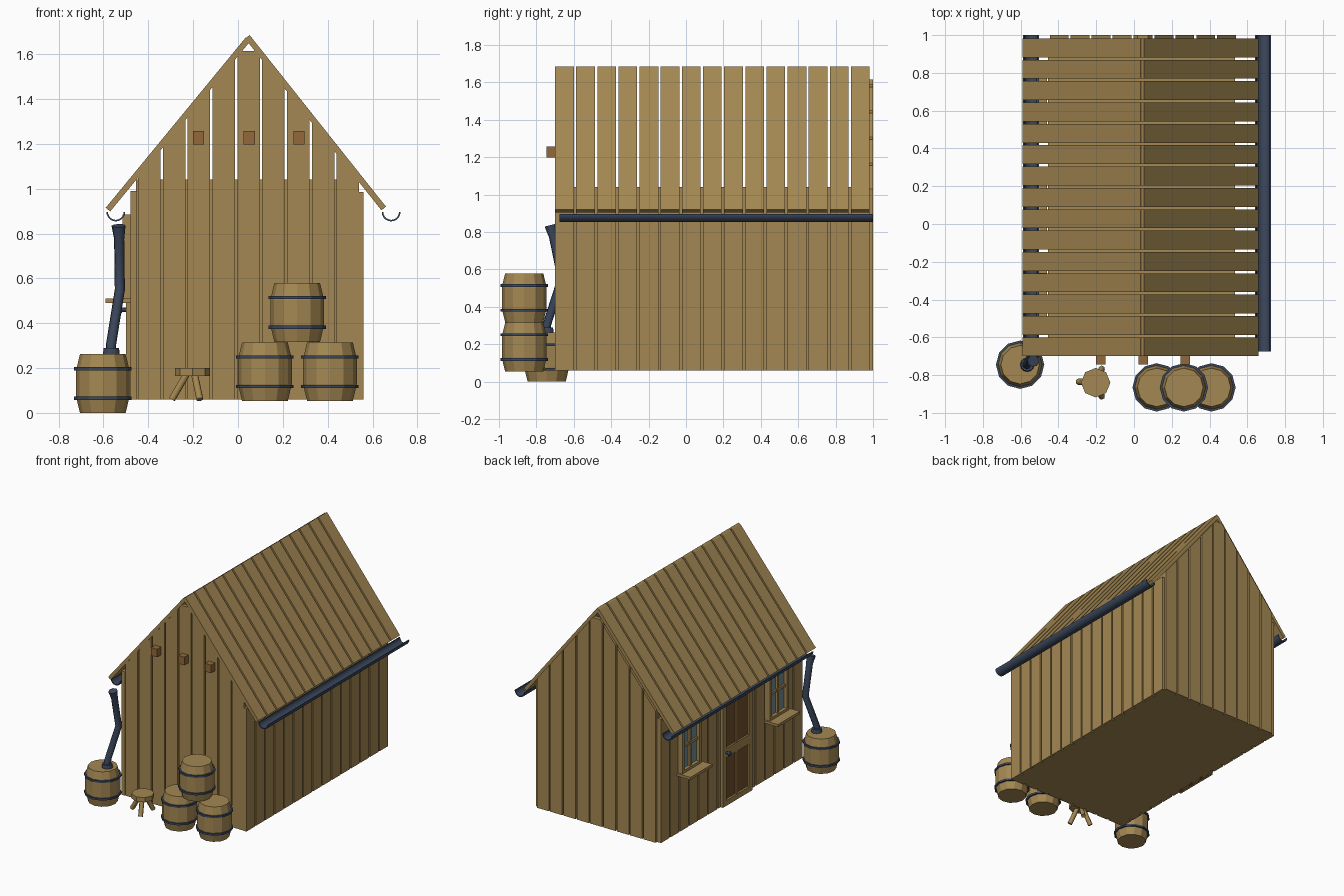
import bpy, bmesh, math
from mathutils import Vector

if "Cube" in bpy.data.objects:
    bpy.data.objects.remove(bpy.data.objects["Cube"])


def mat(name, rgb):
    m = bpy.data.materials.new(name)
    m.diffuse_color = (*rgb, 1)
    m.use_nodes = True
    m.node_tree.nodes["Principled BSDF"].inputs["Base Color"].default_value = m.diffuse_color
    return m


WOOD = mat("wood", (0.37, 0.245, 0.085))
DOOR = mat("door_wood", (0.17, 0.08, 0.025))
BEAM = mat("beam_wood", (0.29, 0.14, 0.045))
IRON = mat("iron", (0.045, 0.065, 0.11))
GLASS = mat("glass", (0.16, 0.27, 0.30))


def finish(bm, name, m):
    bmesh.ops.recalc_face_normals(bm, faces=bm.faces)
    me = bpy.data.meshes.new(name)
    bm.to_mesh(me)
    bm.free()
    me.materials.append(m)
    ob = bpy.data.objects.new(name, me)
    bpy.context.collection.objects.link(ob)
    return ob


def prism(bm, pts, y0, y1):
    """Extrude an x/z outline from y0 to y1."""
    a = [bm.verts.new((x, y0, z)) for x, z in pts]
    b = [bm.verts.new((x, y1, z)) for x, z in pts]
    bm.faces.new(a)
    bm.faces.new(b[::-1])
    for i in range(len(pts)):
        j = (i + 1) % len(pts)
        bm.faces.new((a[i], a[j], b[j], b[i]))


def add_box(bm, x, y, z):
    prism(bm, [(x[0], z[0]), (x[1], z[0]), (x[1], z[1]), (x[0], z[1])], y[0], y[1])


def boxes(name, m, *items):
    bm = bmesh.new()
    for it in items:
        add_box(bm, *it)
    return finish(bm, name, m)


def lathe(bm, prof, c, n=12, closed=False):
    """Spin an r/z profile about a vertical axis through c."""
    rings = [[bm.verts.new((c[0] + r * math.cos(math.tau * k / n),
                            c[1] + r * math.sin(math.tau * k / n), c[2] + z))
              for k in range(n)] for r, z in prof]
    pairs = list(zip(rings, rings[1:]))
    if closed:
        pairs.append((rings[-1], rings[0]))
    else:
        bm.faces.new(rings[0])
        bm.faces.new(rings[-1])
    for a, b in pairs:
        for k in range(n):
            j = (k + 1) % n
            bm.faces.new((a[k], a[j], b[j], b[k]))


def pipe(name, m, pts, res=2):
    """Tube through (x, y, z, radius) points."""
    cu = bpy.data.curves.new(name, 'CURVE')
    cu.dimensions = '3D'
    cu.bevel_depth = 1
    cu.bevel_resolution = res
    cu.use_fill_caps = True
    sp = cu.splines.new('POLY')
    sp.points.add(len(pts) - 1)
    for p, q in zip(sp.points, pts):
        p.co = (*q[:3], 1)
        p.radius = q[3]
    cu.materials.append(m)
    ob = bpy.data.objects.new(name, cu)
    bpy.context.collection.objects.link(ob)


PITCH, FLOOR = 0.113, 0.06
ROWS = [(-0.70 + i * PITCH, -0.60 + i * PITCH) for i in range(15)]

# Inner shell behind the boards
boxes("inner_shell", WOOD, ((-0.455, 0.535), (-0.68, 0.98), (FLOOR, 1.04)))

# Roof boards, both slopes
ROOF = {"left": ((-0.59, 0.915), (0.035, 1.675)), "right": ((0.66, 0.92), (0.052, 1.685))}
for side, (p, q) in ROOF.items():
    p, q = Vector(p), Vector(q)
    d = (q - p).normalized()
    n = Vector((d.y, -d.x))
    if n.y > 0:
        n = -n
    n *= 0.026
    bm = bmesh.new()
    for y0, y1 in ROWS:
        prism(bm, [p, q, q + n, p + n], y0, y1)
    finish(bm, side + "_roof_boards", WOOD)


def under(x):
    """Height of the roof underside at x."""
    return min(1.615, 1.593 + 1.216 * x, 1.71 - 1.258 * x)


# Gable boards, front and back
for name, y in (("front_gable_boards", (-0.698, -0.67)), ("back_gable_boards", (0.97, 1.0))):
    bm = bmesh.new()
    for i in range(9):
        a = -0.446 + i * 0.1108
        b = a + 0.1
        inner = [0.075, 0.018] if a < 0.04 < b else []
        tops = [(x, under(x)) for x in (b, *inner, a)]
        prism(bm, [(a, FLOOR), (b, FLOOR)] + tops, *y)
    finish(bm, name, WOOD)

# Side wall boards
for name, x, top in (("left_wall_boards", (-0.48, -0.45), 0.99), ("right_wall_boards", (0.53, 0.56), 0.985)):
    boxes(name, WOOD, *[(x, (y0, y1), (FLOOR, top)) for y0, y1 in ROWS])

# Half-round gutters
for side, cx in (("left", -0.545), ("right", 0.683)):
    arc = [math.pi * (1 + k / 10) for k in range(11)]
    outline = [(cx + 0.042 * math.cos(t), 0.896 + 0.042 * math.sin(t)) for t in arc]
    outline += [(cx + 0.035 * math.cos(t), 0.896 + 0.035 * math.sin(t)) for t in arc[::-1]]
    bm = bmesh.new()
    prism(bm, outline, -0.675, 1.0)
    finish(bm, side + "_gutter", IRON)

# Downspout and its collar on the rain barrel
pipe("downspout", IRON, [(-0.533, -0.725, 0.835, 0.032), (-0.53, -0.71, 0.775, 0.023),
                         (-0.527, -0.665, 0.55, 0.023), (-0.567, -0.745, 0.30, 0.023),
                         (-0.567, -0.745, 0.25, 0.023)])
bm = bmesh.new()
lathe(bm, [(0.038, 0), (0.034, 0.03)], (-0.565, -0.745, 0.26))
finish(bm, "downspout_collar", IRON)

# Barrels with two iron hoops each
for name, c in (("rain_barrel", (-0.603, -0.745, 0)), ("left_barrel", (0.12, -0.865, 0.053)),
                ("right_barrel", (0.41, -0.865, 0.053)), ("top_barrel", (0.264, -0.865, 0.317))):
    bm = bmesh.new()
    lathe(bm, [(0.102, 0), (0.12, 0.075), (0.12, 0.187), (0.102, 0.262)], c)
    finish(bm, name, WOOD)
    bm = bmesh.new()
    for z in (0.065, 0.197):
        lathe(bm, [(0.112, z - 0.007), (0.128, z - 0.007), (0.128, z + 0.007), (0.112, z + 0.007)], c, closed=True)
    finish(bm, name + "_hoops", IRON)

# Three-legged stool
bm = bmesh.new()
lathe(bm, [(0.078, 0.165), (0.078, 0.2)], (-0.203, -0.84, 0), 8)
finish(bm, "stool_seat", WOOD)
for i, (fx, fy) in enumerate(((-0.295, -0.835), (-0.17, -0.915), (-0.17, -0.765))):
    top = Vector((-0.203, -0.84)).lerp(Vector((fx, fy)), 0.3)
    pipe(f"stool_leg_{i + 1}", WOOD, [(fx, fy, 0.06, 0.017), (*top, 0.17, 0.017)], 1)

# Beam ends poking through the front gable
boxes("beam_ends", BEAM, *[((x - 0.025, x + 0.025), (-0.745, -0.675), (1.197, 1.258)) for x in (-0.176, 0.05, 0.272)])

# Windows on the left wall: glass, frame with cross bars, sill
for name, c in (("back_window", 0.665), ("front_window", -0.375)):
    boxes(name + "_glass", GLASS, ((-0.49, -0.46), (c - 0.1, c + 0.1), (0.51, 0.87)))
    x = (-0.515, -0.46)
    boxes(name + "_frame", WOOD,
          (x, (c - 0.115, c - 0.09), (0.51, 0.885)), (x, (c + 0.09, c + 0.115), (0.51, 0.885)),
          (x, (c - 0.09, c + 0.09), (0.86, 0.885)), (x, (c - 0.09, c + 0.09), (0.51, 0.53)),
          ((-0.505, -0.46), (c - 0.01, c + 0.01), (0.53, 0.86)),
          ((-0.503, -0.46), (c - 0.09, c + 0.09), (0.69, 0.71)))
    boxes(name + "_sill", WOOD, ((-0.59, -0.46), (c - 0.135, c + 0.125), (0.49, 0.51)))

# Door: dark panel, frame with middle rail, handle
boxes("door_panel", DOOR, ((-0.485, -0.46), (-0.06, 0.26), (FLOOR, 0.87)))
x = (-0.5, -0.46)
boxes("door_frame", WOOD,
      (x, (-0.075, -0.035), (FLOOR, 0.885)), (x, (0.235, 0.275), (FLOOR, 0.885)),
      (x, (-0.035, 0.235), (0.845, 0.885)), (x, (-0.035, 0.235), (FLOOR, 0.10)),
      ((-0.498, -0.46), (-0.035, 0.235), (0.42, 0.49)),
      ((-0.494, -0.46), (0.09, 0.11), (0.10, 0.845)))
pipe("door_handle", IRON, [(-0.49, 0.235, 0.46, 0.009), (-0.515, 0.235, 0.46, 0.009), (-0.522, 0.235, 0.46, 0.018),
                           (-0.535, 0.235, 0.46, 0.014)])
